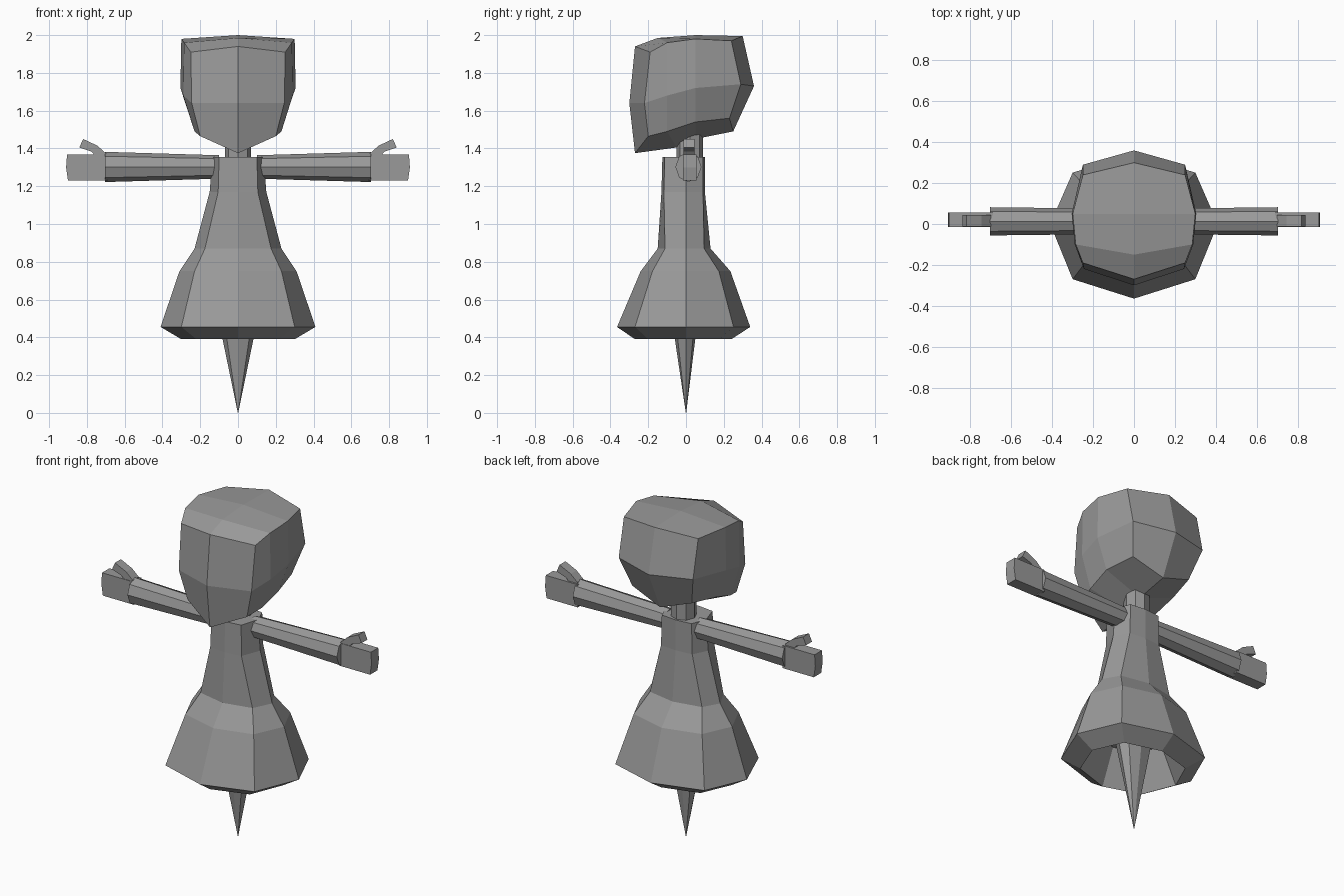
import bpy, bmesh, math

if "Cube" in bpy.data.objects:
    bpy.data.objects.remove(bpy.data.objects["Cube"])

grey = bpy.data.materials.new("plain grey")
grey.diffuse_color = (0.32, 0.32, 0.32, 1)
grey.use_nodes = True
grey.node_tree.nodes["Principled BSDF"].inputs["Base Color"].default_value = grey.diffuse_color


def make(name, verts, faces):
    """Flat shaded object with consistent outward normals."""
    bm = bmesh.new()
    vs = [bm.verts.new(v) for v in verts]
    for f in faces:
        bm.faces.new([vs[i] for i in f])
    bmesh.ops.remove_doubles(bm, verts=bm.verts, dist=0.0005)
    bmesh.ops.recalc_face_normals(bm, faces=bm.faces)
    mesh = bpy.data.meshes.new(name)
    bm.to_mesh(mesh)
    bm.free()
    mesh.materials.append(grey)
    obj = bpy.data.objects.new(name, mesh)
    bpy.context.collection.objects.link(obj)
    return obj


def loft(name, rings):
    """Bridge equal rings and cap both ends."""
    n = len(rings[0])
    verts = [p for r in rings for p in r]
    faces = [(k * n + i, k * n + (i + 1) % n, (k + 1) * n + (i + 1) % n, (k + 1) * n + i)
             for k in range(len(rings) - 1) for i in range(n)]
    faces += [tuple(range(n)), tuple(range(len(verts) - n, len(verts)))]
    return make(name, verts, faces)


def octagon(z, side, corner, front, back, depth=0.74):
    """Eight points: centre front/back, sides, and four corners."""
    return [(0, front, z), (corner, front * depth, z), (side, 0, z), (corner, back * depth, z),
            (0, back, z), (-corner, back * depth, z), (-side, 0, z), (-corner, front * depth, z)]


def prism(name, outline, y0, y1):
    return loft(name, [[(x, y, z) for x, z in outline] for y in (y0, y1)])


# Dress, from the hollow underside up to the shoulders
loft("dress", [
    octagon(0.60, 0.20, 0.15, -0.18, 0.16),
    octagon(0.39, 0.30, 0.22, -0.27, 0.24),
    octagon(0.455, 0.41, 0.30, -0.365, 0.34),
    octagon(0.75, 0.31, 0.23, -0.24, 0.235),
    octagon(0.87, 0.23, 0.175, -0.15, 0.13),
    octagon(1.17, 0.15, 0.105, -0.13, 0.10, 0.9),
    octagon(1.355, 0.135, 0.10, -0.125, 0.10, 0.9)])

# Pointed stem and neck
loft("stem", [octagon(0.0, 0.001, 0.0007, -0.001, 0.001),
              octagon(0.60, 0.125, 0.09, -0.09, 0.075)])
loft("neck", [[(x, y + 0.02, z) for x, y, z in octagon(z, 0.07, 0.05, -0.07, 0.07)]
              for z in (1.34, 1.56)])

# Head: rows from front to back as (centre y, centre z, side x, side y, side z)
top = [(-0.27, 1.94, 0.25, -0.19, 1.91), (-0.15, 1.985, 0.285, -0.10, 1.96),
       (0.05, 2.0, 0.30, 0.05, 1.98), (0.30, 1.995, 0.25, 0.24, 1.97)]
middle = [(-0.30, 1.64, 0.245, -0.22, 1.64), (0, 0, 0.29, -0.10, 1.68),
          (0, 0, 0.305, 0.05, 1.72), (0.36, 1.73, 0.25, 0.29, 1.74)]
bottom = [(-0.27, 1.375, 0.20, -0.20, 1.465), (-0.05, 1.405, 0.23, -0.10, 1.49),
          (0.05, 1.45, 0.24, 0.05, 1.54), (0.25, 1.49, 0.20, 0.23, 1.56)]
verts, faces = [], []
for level in (top, middle, bottom):
    for cy, cz, sx, sy, sz in level:
        verts += [(-sx, sy, sz), (0, cy, cz), (sx, sy, sz)]
for base in (0, 24):                       # crown and underside
    for r in range(3):
        for c in range(2):
            i = base + 3 * r + c
            faces.append((i, i + 1, i + 4, i + 3))
rim = [0, 1, 2, 5, 8, 11, 10, 9, 6, 3]
for base in (0, 12):                       # walls
    for a, b in zip(rim, rim[1:] + rim[:1]):
        faces.append((base + a, base + b, base + 12 + b, base + 12 + a))
head = make("head", verts, faces)
bm = bmesh.new()
bm.from_mesh(head.data)
bmesh.ops.delete(bm, geom=[v for v in bm.verts if not v.link_faces], context='VERTS')
bm.to_mesh(head.data)
bm.free()

# Arms and hands on both sides
palm = [(0.69, 1.23), (0.90, 1.23), (0.91, 1.30), (0.905, 1.368), (0.757, 1.368), (0.69, 1.368)]
thumb = [(0.70, 1.33), (0.757, 1.36), (0.775, 1.383), (0.84, 1.405), (0.82, 1.45),
         (0.745, 1.415), (0.70, 1.375)]
for s, side in ((1, "right"), (-1, "left")):
    rings = []
    for x, ry, rz in ((0.10, 0.062, 0.062), (0.705, 0.069, 0.08)):
        rings.append([(s * x, 0.013 + ry * math.cos(k * math.pi / 4),
                       1.302 + rz * math.sin(k * math.pi / 4)) for k in range(8)])
    loft(side + "_arm", rings)
    prism(side + "_palm", [(s * x, z) for x, z in palm], -0.015, 0.056)
    prism(side + "_thumb", [(s * x, z) for x, z in thumb], -0.012, 0.045)
